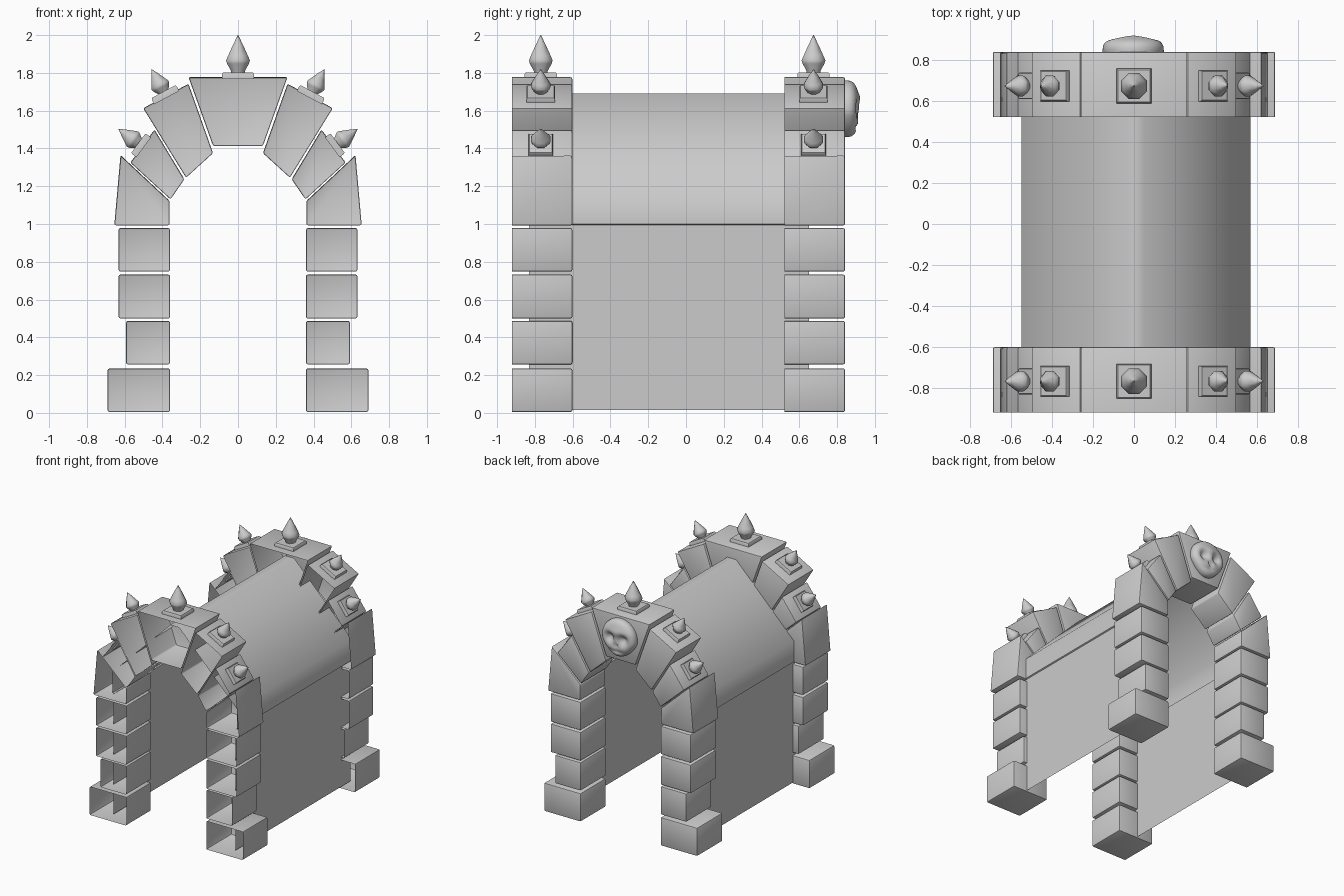
import bpy, bmesh
from math import sin, cos, pi, atan2, sqrt, radians, exp
from mathutils import Matrix

if "Cube" in bpy.data.objects:
    bpy.data.objects.remove(bpy.data.objects["Cube"])

def finish(bm, name, angle=35):
    bmesh.ops.recalc_face_normals(bm, faces=bm.faces[:])
    me = bpy.data.meshes.new(name)
    bm.to_mesh(me)
    bm.free()
    ob = bpy.data.objects.new(name, me)
    bpy.context.collection.objects.link(ob)
    bpy.ops.object.select_all(action='DESELECT')
    bpy.context.view_layer.objects.active = ob
    ob.select_set(True)
    bpy.ops.object.shade_smooth_by_angle(angle=radians(angle))
    return ob

def block(name, outline, y0, y1):
    """Hollow stone: walls and rear face, open towards the front."""
    bm = bmesh.new()
    front = [bm.verts.new((x, y0, z)) for x, z in outline]
    rear = [bm.verts.new((x, y1, z)) for x, z in outline]
    n = len(outline)
    bm.faces.new(rear)
    for i in range(n):
        j = (i + 1) % n
        bm.faces.new((front[i], front[j], rear[j], rear[i]))
    bmesh.ops.recalc_face_normals(bm, faces=bm.faces[:])
    edges = [e for e in bm.edges if not e.is_boundary]
    bmesh.ops.bevel(bm, geom=edges, offset=0.009, segments=2, profile=0.5, affect='EDGES')
    return finish(bm, name)

def lathe(bm, profile, n, turn, mat):
    """Rings of n sides from (radius, height) pairs."""
    rings = []
    for r, h in profile:
        rings.append([bm.verts.new(mat @ Matrix.Translation((
            r * cos(turn + 2 * pi * k / n), r * sin(turn + 2 * pi * k / n), h)).translation)
            for k in range(n)])
    for a, b in zip(rings, rings[1:]):
        for k in range(n):
            bm.faces.new((a[k], a[(k + 1) % n], b[(k + 1) % n], b[k]))
    bm.faces.new(rings[0])
    bm.faces.new(rings[-1])

def finial(name, x, y, z, nx, nz, slab, rad, height):
    """Square foot slab with a pointed bud, standing along (nx, nz)."""
    mat = Matrix.Translation((x, y, z)) @ Matrix.Rotation(atan2(nx, nz), 4, 'Y')
    bm = bmesh.new()
    s = slab * sqrt(2)
    lathe(bm, [(s, -0.01), (s, 0.018), (s * 0.93, 0.026)], 4, pi / 4, mat)
    bud = [(0.55, 0.09), (0.6, 0.16), (0.92, 0.32), (1.0, 0.40), (0.82, 0.52), (0.42, 0.77), (0.02, 1.0)]
    lathe(bm, [(r * rad, h * height) for r, h in bud], 8, pi / 8, mat)
    return finish(bm, name, 50)

# Right-hand stones, (x, z) outlines
def rect(x1, z0, z1):
    return [(0.36, z0), (x1, z0), (x1, z1), (0.36, z1)]

STONES = {
    "pillar_base": rect(0.69, 0.005, 0.235),
    "pillar_stone_low": rect(0.592, 0.257, 0.487),
    "pillar_stone_mid": rect(0.632, 0.50, 0.732),
    "pillar_stone_high": rect(0.632, 0.748, 0.978),
    "arch_springer": [(0.362, 0.993), (0.655, 0.993), (0.622, 1.365), (0.362, 1.122)],
    "arch_stone_low": [(0.357, 1.13), (0.57, 1.325), (0.442, 1.50), (0.284, 1.237)],
    "arch_stone_high": [(0.275, 1.245), (0.502, 1.613), (0.262, 1.742), (0.132, 1.375)],
}
KEYSTONE = [(-0.132, 1.413), (0.132, 1.413), (0.262, 1.777), (-0.262, 1.777)]

# Two arches
for end, y0, y1 in (("front", -0.922, -0.602), ("back", 0.522, 0.842)):
    yc = y0 + 0.153
    for side, s in (("right", 1), ("left", -1)):
        for name, pts in STONES.items():
            block(f"{end}_{side}_{name}", [(s * x, z) for x, z in pts], y0, y1)
        finial(f"{end}_{side}_low_finial", s * 0.507, yc, 1.412, s * 0.81, 0.59, 0.065, 0.055, 0.155)
        finial(f"{end}_{side}_high_finial", s * 0.382, yc, 1.678, s * 0.47, 0.88, 0.075, 0.055, 0.16)
    block(f"{end}_keystone", KEYSTONE, y0, y1)
    finial(f"{end}_top_finial", 0, yc, 1.777, 0, 1, 0.085, 0.068, 0.223)

# Passage walls and pitched roof as one thin sheet
half = [(0.55, 0.015), (0.55, 0.995), (0.56, 1.0), (0.56, 1.17), (0.04, 1.692)]
section = half + [(-x, z) for x, z in reversed(half)]
bm = bmesh.new()
rows = [[bm.verts.new((x + 0.01, y, z)) for x, z in section] for y in (-0.83, 0.65)]
for i in range(len(section) - 1):
    bm.faces.new((rows[0][i], rows[0][i + 1], rows[1][i + 1], rows[1][i]))
finish(bm, "passage_walls_and_roof", 50)

# Carved skull on the back keystone: squashed ball with sockets, nose and jaw
bm = bmesh.new()
bmesh.ops.create_uvsphere(bm, u_segments=40, v_segments=28, radius=1)
def dent(x, z, cx, cz, w, h):
    return exp(-((x - cx) / w) ** 2 - ((z - cz) / h) ** 2)
for v in bm.verts:
    x, y, z = v.co
    depth = max(y, 0) ** 0.6 if y > 0 else 0.25 * y
    if y > 0:
        depth -= 0.6 * (dent(x, z, 0.38, 0.02, 0.22, 0.25) + dent(x, z, -0.38, 0.02, 0.22, 0.25))
        depth -= 0.35 * dent(x, z, 0, -0.36, 0.12, 0.16)
        depth -= 0.2 * dent(x, z, 0, -0.66, 0.4, 0.07)
        depth += 0.08 * dent(x, z, 0, 0.4, 0.7, 0.15)
    width = 0.15 * (1 - 0.28 * max(0, -z - 0.15))
    v.co = (x * width - 0.004, 0.842 + 0.078 * depth, 1.61 + 0.15 * z)
finish(bm, "skull_carving", 80)
